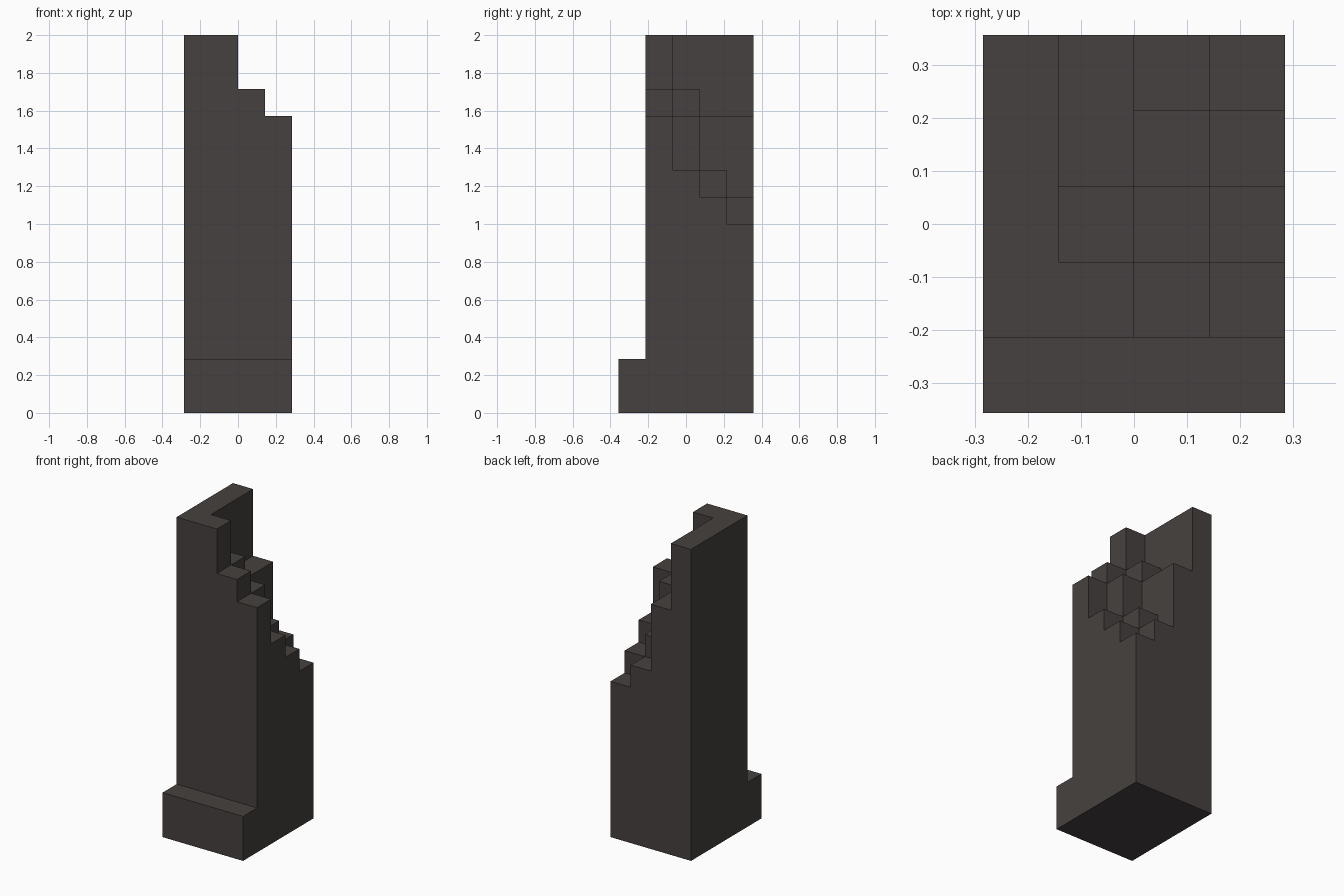
import bpy
import bmesh
from mathutils import Vector

cube = bpy.data.objects.get("Cube")
if cube:
    bpy.data.objects.remove(cube, do_unlink=True)

UNIT = 1 / 7
# Column heights in blocks: rows run front to back, entries run -x to +x
HEIGHTS = [
    [2, 2, 2, 2],      # front plinth step
    [14, 14, 12, 11],  # front wall
    [14, 12, 11, 9],
    [14, 11, 9, 8],
    [14, 11, 8, 7],    # back wall
]
DEPTH, WIDTH = len(HEIGHTS), len(HEIGHTS[0])

# Dark stone
stone = bpy.data.materials.new("dark_stone")
stone.use_nodes = True
color = (0.061, 0.053, 0.050, 1)
stone.diffuse_color = color
stone.node_tree.nodes["Principled BSDF"].inputs["Base Color"].default_value = color


def filled(x, y, z):
    return 0 <= x < WIDTH and 0 <= y < DEPTH and 0 <= z < HEIGHTS[y][x]


def add_side(bm, cell, axis, sign):
    """Add one outward-facing square on the given side of a block."""
    n, u = Vector((0, 0, 0)), Vector((0, 0, 0))
    n[axis] = sign
    u[(axis + 1) % 3] = 1
    v = n.cross(u)
    mid = Vector(cell) + Vector((0.5, 0.5, 0.5)) + n / 2
    origin = Vector((WIDTH / 2, DEPTH / 2, 0))
    corners = [mid + (a * u + b * v) / 2 for a, b in ((-1, -1), (1, -1), (1, 1), (-1, 1))]
    bm.faces.new([bm.verts.new((c - origin) * UNIT) for c in corners])


# Stepped broken tower: keep only the exposed sides of the blocks
bm = bmesh.new()
for y in range(DEPTH):
    for x in range(WIDTH):
        for z in range(HEIGHTS[y][x]):
            for axis in range(3):
                for sign in (-1, 1):
                    neighbour = [x, y, z]
                    neighbour[axis] += sign
                    if not filled(*neighbour):
                        add_side(bm, (x, y, z), axis, sign)

# Weld, then merge coplanar squares into large flat faces
bmesh.ops.remove_doubles(bm, verts=bm.verts, dist=0.001)
bmesh.ops.dissolve_limit(bm, angle_limit=0.01, verts=bm.verts, edges=bm.edges)
mesh = bpy.data.meshes.new("stepped_tower")
bm.to_mesh(mesh)
bm.free()
mesh.materials.append(stone)
tower = bpy.data.objects.new("stepped_tower", mesh)
bpy.context.collection.objects.link(tower)
